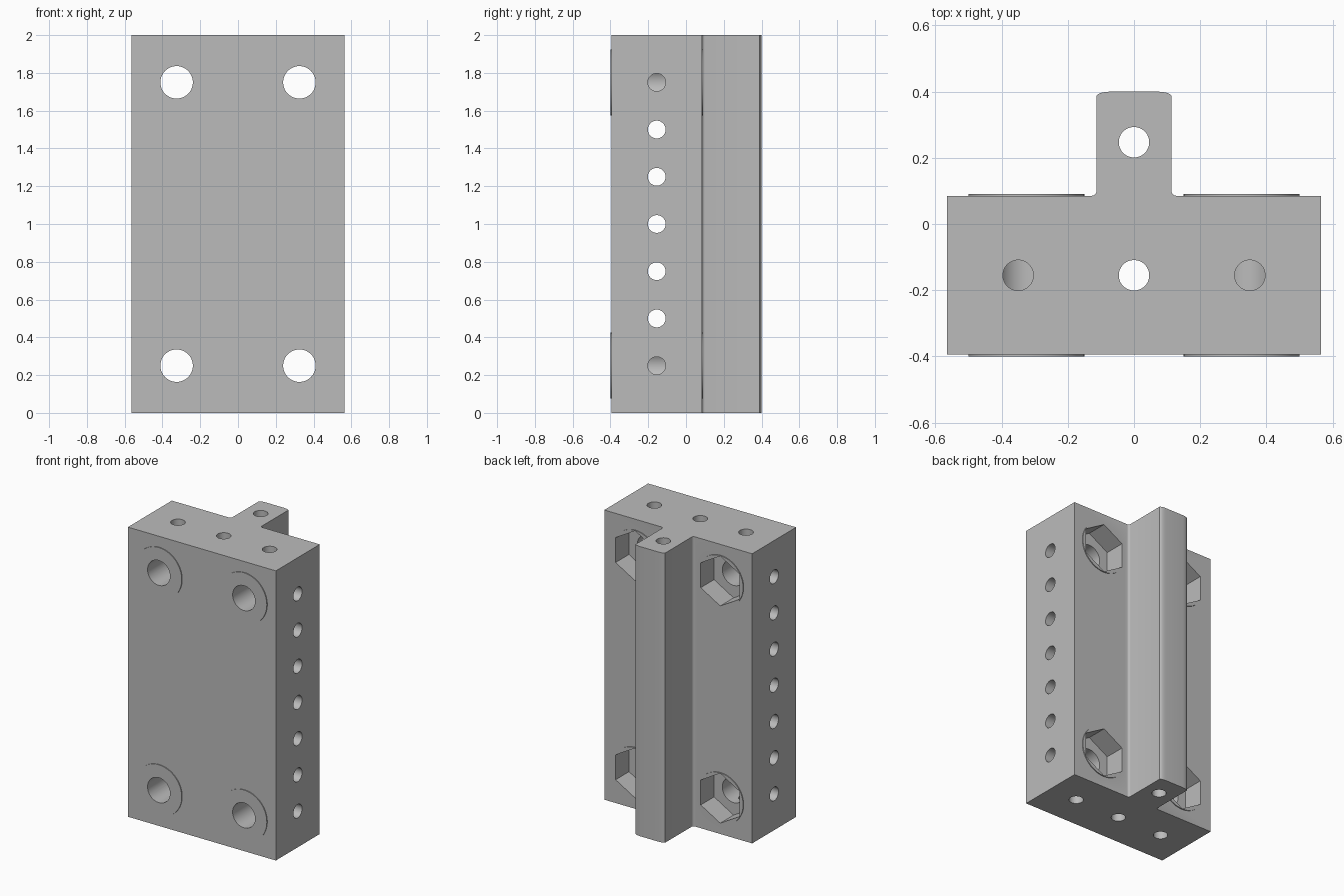
import bpy, bmesh, math
from mathutils import Matrix, Vector

cube = bpy.data.objects.get("Cube")
if cube:
    bpy.data.objects.remove(cube, do_unlink=True)

grey = bpy.data.materials.new("machined grey")
grey.use_nodes = True
colour = (0.5, 0.5, 0.5, 1)
grey.diffuse_color = colour
grey.node_tree.nodes["Principled BSDF"].inputs["Base Color"].default_value = colour

HEIGHT, HALF_W, FRONT, BACK = 2.0, 0.565, -0.394, 0.085
FIN_W, FIN_END, ROOT = 0.113, 0.40, 0.015
BOLT_X, BOLT_ZS, DRILL_Y = 0.325, (0.25, 1.75), -0.155


def add_object(name, bm):
    bmesh.ops.recalc_face_normals(bm, faces=bm.faces)
    mesh = bpy.data.meshes.new(name)
    bm.to_mesh(mesh)
    bm.free()
    mesh.materials.append(grey)
    obj = bpy.data.objects.new(name, mesh)
    bpy.context.scene.collection.objects.link(obj)
    return obj


def rod(bm, start, end, radius, sides=48, twist=0.0):
    """Prism or cylinder between two points."""
    a, b = Vector(start), Vector(end)
    turn = (b - a).to_track_quat('Z', 'Y').to_matrix().to_4x4()
    place = Matrix.Translation((a + b) / 2) @ turn @ Matrix.Rotation(twist, 4, 'Z')
    bmesh.ops.create_cone(bm, cap_ends=True, segments=sides, radius1=radius,
                          radius2=radius, depth=(b - a).length, matrix=place)


def boolean(target, name, bm, operation):
    tool = add_object(name, bm)
    mod = target.modifiers.new(name, 'BOOLEAN')
    mod.operation, mod.solver, mod.object = operation, 'EXACT', tool
    mod.use_self = True
    bpy.context.view_layer.objects.active = target
    bpy.ops.object.modifier_apply(modifier=mod.name)
    bpy.data.objects.remove(tool, do_unlink=True)


# T-shaped body: half profile, mirrored, with fillets at the fin root
half = [(HALF_W, FRONT), (HALF_W, BACK)]
for i in range(5):
    t = math.pi / 2 * i / 4
    half.append((FIN_W + ROOT * (1 - math.sin(t)), BACK + ROOT * (1 - math.cos(t))))
half += [(FIN_W, 0.388), (0.107, 0.393), (0.097, 0.397), (0.084, 0.399), (0.07, FIN_END)]
profile = half + [(-x, y) for x, y in reversed(half)]
bm = bmesh.new()
face = bm.faces.new([bm.verts.new((x, y, 0)) for x, y in profile])
grown = bmesh.ops.extrude_face_region(bm, geom=[face])["geom"]
bmesh.ops.translate(bm, vec=(0, 0, HEIGHT),
                    verts=[v for v in grown if isinstance(v, bmesh.types.BMVert)])
body = add_object("mounting_block", bm)

bolts = [(sx * BOLT_X, z) for sx in (-1, 1) for z in BOLT_ZS]

# Thin raised pads around the bolt holes, front and back
bm = bmesh.new()
for x, z in bolts:
    rod(bm, (x, FRONT + 0.05, z), (x, -0.40, z), 0.175, 64)
    rod(bm, (x, BACK - 0.05, z), (x, BACK + 0.006, z), 0.175, 64)
boolean(body, "bolt_pads", bm, 'UNION')

# Bolt holes right through
bm = bmesh.new()
for x, z in bolts:
    rod(bm, (x, -0.6, z), (x, 0.6, z), 0.086)
boolean(body, "bolt_holes", bm, 'DIFFERENCE')

# Hexagonal nut pockets in the back, with upright sides
bm = bmesh.new()
for x, z in bolts:
    rod(bm, (x, BACK - 0.14, z), (x, 0.3, z), 0.172, 6)
    # Turn each prism so that a corner points straight up
    prism = bm.verts[:][-12:]
    top = max(v.co.z for v in prism) - z
    if top < 0.165:
        bmesh.ops.rotate(bm, verts=prism, cent=(x, 0, z),
                         matrix=Matrix.Rotation(math.pi / 6, 3, 'Y'))
# Keep the pockets clear of the fin
boolean(body, "nut_pockets", bm, 'DIFFERENCE')

# Vertical drillings: two through, four ending in the bolt holes
bm = bmesh.new()
for y in (DRILL_Y, 0.247):
    rod(bm, (0, y, -0.1), (0, y, HEIGHT + 0.1), 0.046)
for sx in (-1, 1):
    rod(bm, (sx * 0.35, DRILL_Y, -0.1), (sx * 0.35, DRILL_Y, BOLT_ZS[0]), 0.046)
    rod(bm, (sx * 0.35, DRILL_Y, BOLT_ZS[1]), (sx * 0.35, DRILL_Y, HEIGHT + 0.1), 0.046)
boolean(body, "vertical_drillings", bm, 'DIFFERENCE')

# Row of cross drillings: the end ones stop in the bolt holes
bm = bmesh.new()
for i in range(7):
    z = 0.25 + 0.25 * i
    if i in (0, 6):
        for sx in (-1, 1):
            rod(bm, (sx * BOLT_X, DRILL_Y, z), (sx * 0.7, DRILL_Y, z), 0.047)
    else:
        rod(bm, (-0.7, DRILL_Y, z), (0.7, DRILL_Y, z), 0.047)
boolean(body, "cross_drillings", bm, 'DIFFERENCE')

# Smooth bores and rounding, crisp edges
bpy.ops.object.select_all(action='DESELECT')
body.select_set(True)
bpy.context.view_layer.objects.active = body
bpy.ops.object.shade_smooth_by_angle(angle=math.radians(30))
